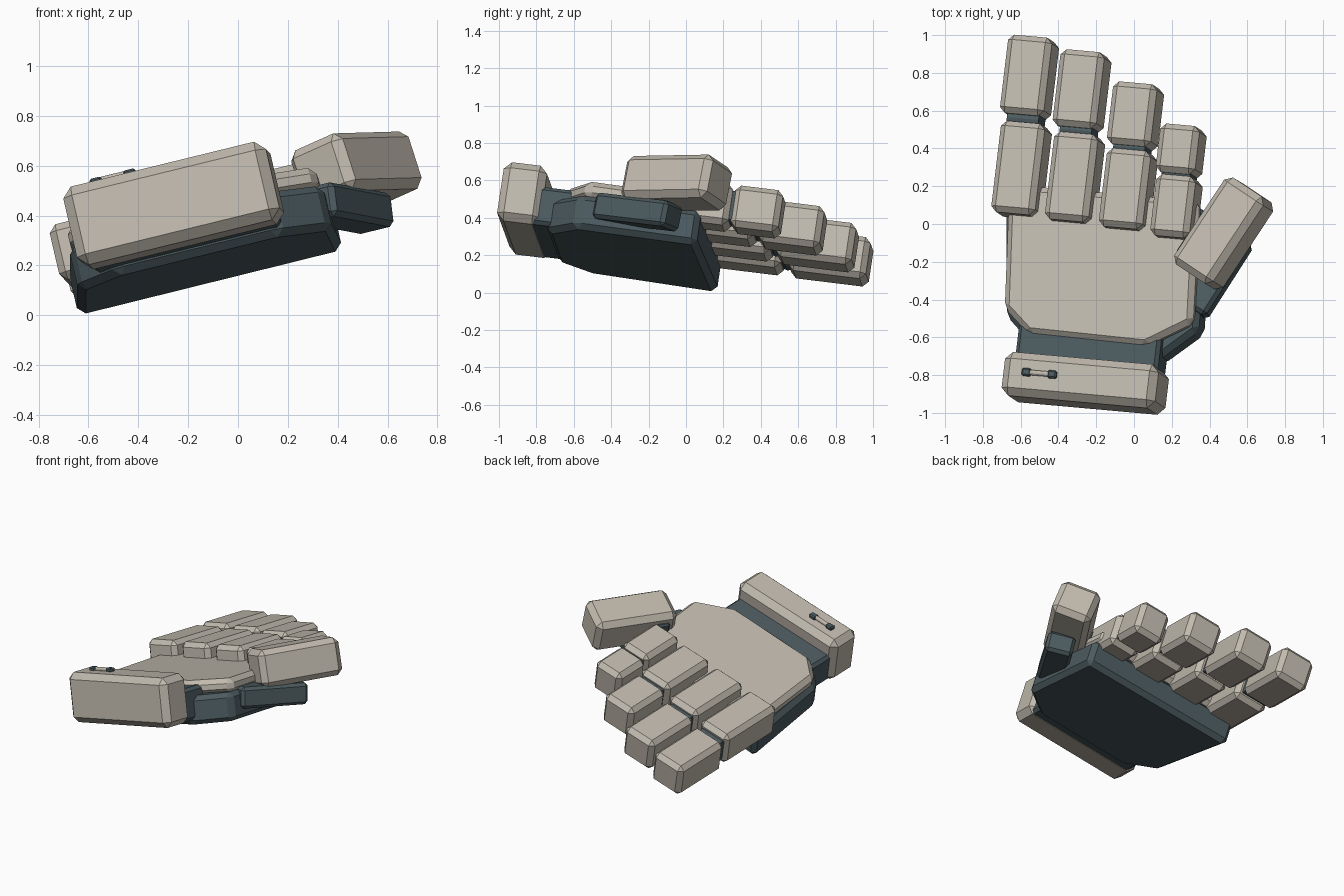
import bpy, bmesh, math
from mathutils import Vector, Matrix

if "Cube" in bpy.data.objects:
    bpy.data.objects.remove(bpy.data.objects["Cube"])


def material(name, rgb):
    m = bpy.data.materials.new(name)
    m.diffuse_color = (*rgb, 1)
    m.use_nodes = True
    m.node_tree.nodes["Principled BSDF"].inputs["Base Color"].default_value = m.diffuse_color
    return m


LIGHT = material("warm_grey_armour", (0.53, 0.49, 0.42))
DARK = material("dark_slate", (0.072, 0.105, 0.117))


def frame(side, along):
    """Rotation whose x axis is side and y axis is close to along."""
    x = Vector(side).normalized()
    z = x.cross(Vector(along)).normalized()
    return Matrix((x, z.cross(x), z)).transposed()


HAND = frame((0.968, -0.087, 0.237), (0.089, 0.988, -0.128))
UP = HAND.col[2]


def on_hand(x, y, c):
    """World point over (x, y) at height c above the tilted hand plane."""
    return Vector((x, y, (c - UP.x * x - UP.y * y) / UP.z))


def finish(name, bm, mat, rot, loc, bevel):
    me = bpy.data.meshes.new(name)
    bmesh.ops.recalc_face_normals(bm, faces=bm.faces)
    bm.to_mesh(me)
    bm.free()
    ob = bpy.data.objects.new(name, me)
    bpy.context.collection.objects.link(ob)
    ob.matrix_world = Matrix.Translation(loc) @ rot.to_4x4()
    me.materials.append(mat)
    if bevel:
        b = ob.modifiers.new("chamfer", 'BEVEL')
        b.width, b.segments, b.limit_method = bevel, 1, 'ANGLE'
    return ob


def box(name, loc, size, mat, bevel=0.03, rot=HAND):
    bm = bmesh.new()
    bmesh.ops.create_cube(bm, size=1)
    bmesh.ops.scale(bm, vec=size, verts=bm.verts)
    return finish(name, bm, mat, rot, loc, bevel)


def rod(name, loc, radius, length, mat, rot=HAND):
    bm = bmesh.new()
    bmesh.ops.create_cone(bm, cap_ends=True, segments=12, radius1=radius,
                          radius2=radius, depth=length)
    bmesh.ops.rotate(bm, matrix=Matrix.Rotation(math.pi / 2, 3, 'Y'), verts=bm.verts)
    return finish(name, bm, mat, rot, loc, 0)


def slab(name, outline, low, high, mat, bevel):
    bm = bmesh.new()
    face = bm.faces.new([bm.verts.new((a, b, low)) for a, b in outline])
    ext = bmesh.ops.extrude_face_region(bm, geom=[face])
    top = [v for v in ext["geom"] if isinstance(v, bmesh.types.BMVert)]
    bmesh.ops.translate(bm, vec=(0, 0, high - low), verts=top)
    return finish(name, bm, mat, HAND, (0, 0, 0), bevel)


# Palm body and the armour plate on the back of the hand
slab("palm_body", [(-0.635, 0.09), (-0.55, -0.59), (-0.365, -0.755), (0.30, -0.755),
                   (0.50, -0.58), (0.465, 0.07)], 0.163, 0.35, DARK, 0.03)
slab("back_plate", [(-0.60, 0.10), (-0.545, -0.56), (-0.40, -0.685), (0.245, -0.695),
                    (0.485, -0.55), (0.44, 0.10)], 0.34, 0.435, LIGHT, 0.03)

# Wrist and cuff
box("wrist", HAND @ Vector((-0.07, -0.75, 0.305)), (0.78, 0.25, 0.21), DARK, 0.02)
box("cuff", HAND @ Vector((-0.072, -0.915, 0.36)), (0.84, 0.235, 0.325), LIGHT, 0.04)

# Clasp on the cuff
for i, a in enumerate((-0.355, -0.215)):
    box(f"clasp_end_{i}", HAND @ Vector((a, -0.905, 0.53)), (0.05, 0.042, 0.03), DARK, 0.008)
rod("clasp_bar", HAND @ Vector((-0.285, -0.905, 0.531)), 0.014, 0.10, LIGHT)

# Fingers: (x, y, length) of lower and upper segment, and width
FINGERS = {
    "little": ((-0.595, 0.285, 0.49), (-0.553, 0.775, 0.42), 0.24),
    "ring": ((-0.312, 0.238, 0.47), (-0.275, 0.703, 0.41), 0.24),
    "middle": ((-0.03, 0.175, 0.42), (0.008, 0.57, 0.335), 0.24),
    "index": ((0.225, 0.083, 0.33), (0.25, 0.385, 0.26), 0.215),
}
for name, (lower, upper, width) in FINGERS.items():
    ends = []
    for part, (x, y, length) in (("lower", lower), ("upper", upper)):
        p = on_hand(x, y, 0.415)
        box(f"{name}_finger_{part}", p, (width, length, 0.23), LIGHT)
        ends.append(p + HAND.col[1] * length / 2 * (1 if part == "lower" else -1))
    # Hinge in the gap between the segments
    gap = (ends[0] + ends[1]) / 2
    rod(f"{name}_finger_hinge", gap, 0.08, width * 0.72, DARK)

# Thumb, its inner joint, and the mount joining it to the palm
THUMB = frame((0.78, -0.52, 0.35), (0.58, 0.81, 0.03))
centre = Vector((0.475, -0.05, 0.585))
box("thumb", centre, (0.265, 0.55, 0.245), LIGHT, 0.035, THUMB)
box("thumb_joint", centre + THUMB @ Vector((-0.12, -0.17, 0.0)), (0.06, 0.10, 0.12),
    DARK, 0.01, THUMB)
MOUNT = frame((0.82, -0.50, 0.20), (0.52, 0.83, -0.10))
box("thumb_mount", (0.43, -0.26, 0.43), (0.18, 0.46, 0.14), DARK, 0.02, MOUNT)
